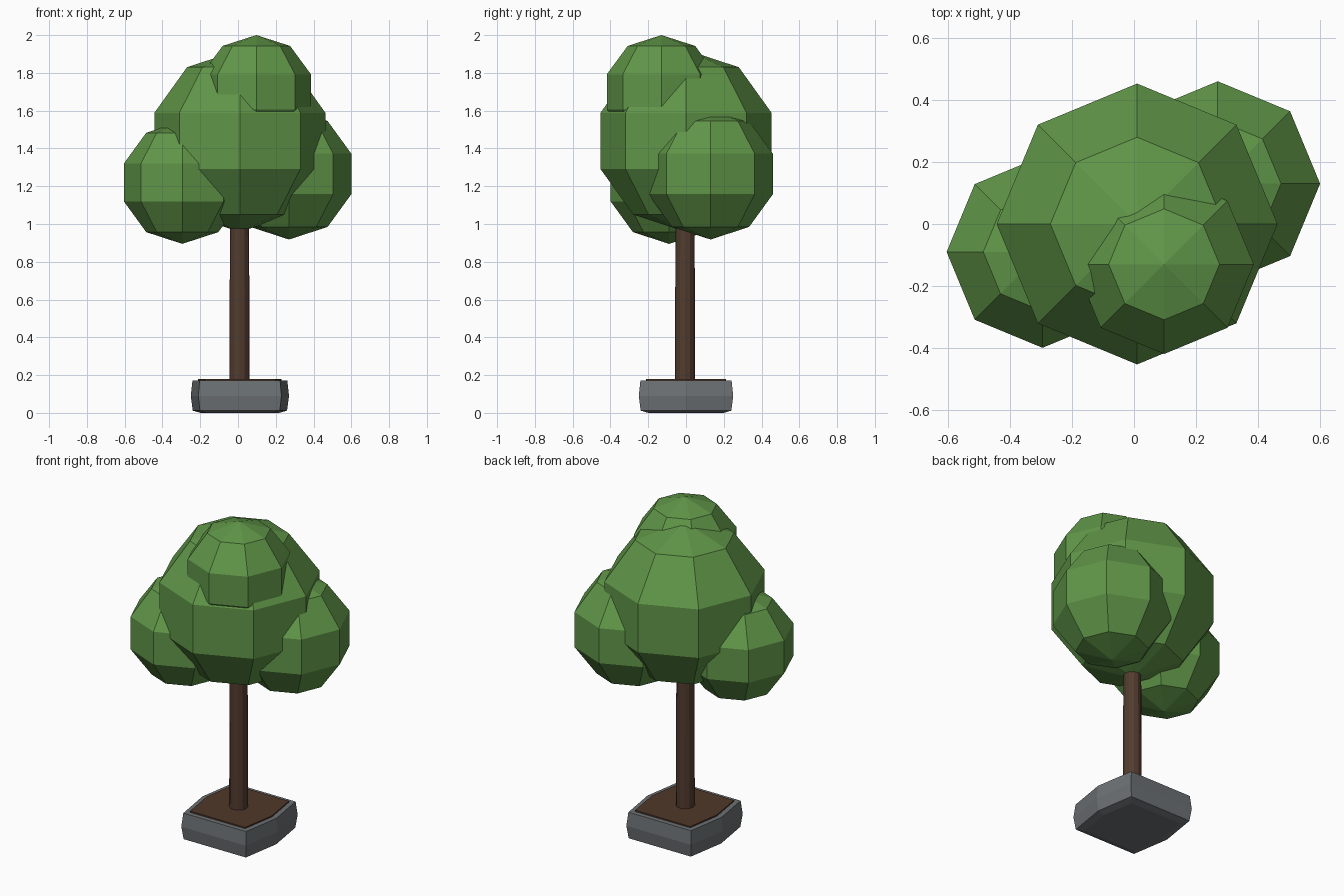
import bpy, bmesh, math

if "Cube" in bpy.data.objects:
    bpy.data.objects.remove(bpy.data.objects["Cube"])


def material(name, rgb):
    m = bpy.data.materials.new(name)
    m.diffuse_color = (*rgb, 1)
    m.use_nodes = True
    m.node_tree.nodes["Principled BSDF"].inputs["Base Color"].default_value = m.diffuse_color
    return m


GREEN = material("leaf green", (0.117, 0.305, 0.065))
BARK = material("bark brown", (0.085, 0.045, 0.028))
SOIL = material("soil brown", (0.080, 0.039, 0.023))
STONE = material("stone grey", (0.150, 0.165, 0.175))


def loft(name, outline, levels, mat, center=(0, 0)):
    """Stack scaled copies of an outline; levels are (z, scale)."""
    bm = bmesh.new()
    rings = [[bm.verts.new((center[0] + x * s, center[1] + y * s, z)) for x, y in outline]
             for z, s in levels]
    n = len(outline)
    for low, high in zip(rings, rings[1:]):
        for i in range(n):
            j = (i + 1) % n
            bm.faces.new((low[i], low[j], high[j], high[i]))
    bm.faces.new(rings[0][::-1])
    bm.faces.new(rings[-1])
    return finish(name, bm, mat)


def finish(name, bm, mat):
    mesh = bpy.data.meshes.new(name)
    bm.to_mesh(mesh)
    bm.free()
    mesh.materials.append(mat)
    ob = bpy.data.objects.new(name, mesh)
    bpy.context.collection.objects.link(ob)
    return ob


def leaf_ball(name, center, radius, height):
    """Faceted ball with eight sides and five bands."""
    bm = bmesh.new()
    bmesh.ops.create_uvsphere(bm, u_segments=8, v_segments=5, radius=1)
    bmesh.ops.scale(bm, vec=(radius, radius, height), verts=bm.verts)
    bmesh.ops.translate(bm, vec=center, verts=bm.verts)
    return finish(name, bm, GREEN)


# Planter: six-sided stone block with a bulging waist, filled with soil
hexagon = [(0.26, 0), (0.22, 0.25), (-0.22, 0.25), (-0.26, 0), (-0.22, -0.25), (0.22, -0.25)]
loft("planter", hexagon, [(0.0, 0.8), (0.012, 0.96), (0.09, 1.0), (0.172, 0.965)], STONE, (0.01, 0))
loft("soil", hexagon, [(0.1, 0.85), (0.18, 0.85)], SOIL, (0.01, 0))

# Trunk: slim twelve-sided post
circle = [(0.052 * math.cos(i * math.pi / 6), 0.052 * math.sin(i * math.pi / 6)) for i in range(12)]
loft("trunk", circle, [(0.1, 1.02), (0.65, 1.0), (1.1, 0.95)], BARK, (0.008, -0.005))

# Crown: four overlapping leaf balls
leaf_ball("crown_main", (0.01, 0, 1.44), 0.476, 0.482)
leaf_ball("crown_top", (0.097, -0.13, 1.70), 0.304, 0.30)
leaf_ball("crown_left", (-0.295, -0.09, 1.22), 0.325, 0.325)
leaf_ball("crown_right", (0.27, 0.13, 1.265), 0.347, 0.347)
